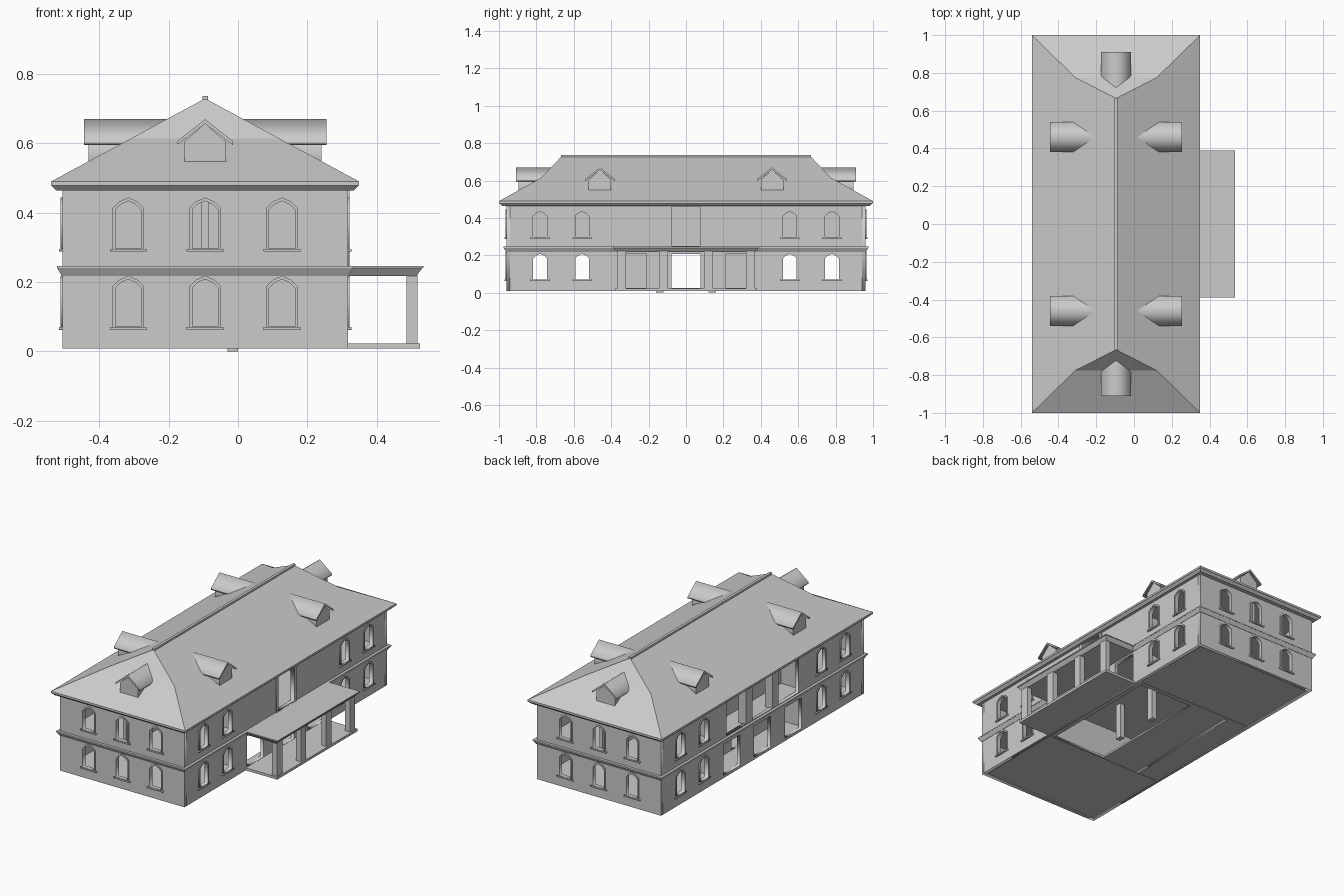
import bpy, bmesh
from math import radians
from mathutils import Matrix, Vector

if "Cube" in bpy.data.objects:
    bpy.data.objects.remove(bpy.data.objects["Cube"])

CX = -0.095             # building axis
HX, HY = 0.412, 0.96    # wall half sizes
RX, RY = 0.445, 1.0     # eave half sizes
EAVE, RIDGE = 0.49, 0.73
T = 0.02                # wall thickness

stone = bpy.data.materials.new("stone grey")
stone.use_nodes = True
GREY = (0.6, 0.6, 0.6, 1)
stone.diffuse_color = GREY
stone.node_tree.nodes["Principled BSDF"].inputs["Base Color"].default_value = GREY


def finish(name, bm):
    bmesh.ops.remove_doubles(bm, verts=bm.verts, dist=1e-5)
    bmesh.ops.recalc_face_normals(bm, faces=bm.faces)
    mesh = bpy.data.meshes.new(name)
    bm.to_mesh(mesh)
    bm.free()
    mesh.materials.append(stone)
    obj = bpy.data.objects.new(name, mesh)
    bpy.context.collection.objects.link(obj)
    return obj


def band(name, x, y, z0, z1, hx, hy, flare=0.0):
    """Box whose top is wider than its bottom by flare."""
    bm = bmesh.new()
    bmesh.ops.create_cube(bm, size=2)
    for v in bm.verts:
        grow = flare if v.co.z > 0 else 0
        v.co = (x + v.co.x * (hx + grow), y + v.co.y * (hy + grow),
                z1 if v.co.z > 0 else z0)
    return finish(name, bm)


def facing(angle, dist):
    """Upright frame on one side of the building, its plane at dist from the axis."""
    return (Matrix.Translation((CX, 0, 0)) @ Matrix.Rotation(radians(angle), 4, 'Z')
            @ Matrix.Translation((0, -dist, 0)) @ Matrix.Rotation(radians(90), 4, 'X'))


def panel(name, loops, depth, matrix):
    """Sheet with holes, running depth behind the plane of matrix."""
    curve = bpy.data.curves.new(name, 'CURVE')
    curve.dimensions = '2D'
    curve.fill_mode = 'BOTH'
    curve.extrude = depth / 2
    for loop in loops:
        s = curve.splines.new('POLY')
        s.points.add(len(loop) - 1)
        for p, (u, v) in zip(s.points, loop):
            p.co = (u, v, 0, 1)
        s.use_cyclic_u = True
    temp = bpy.data.objects.new(name + " curve", curve)
    mesh = bpy.data.meshes.new_from_object(temp)
    bm = bmesh.new()
    bm.from_mesh(mesh)
    bpy.data.objects.remove(temp)
    bpy.data.meshes.remove(mesh)
    bm.transform(matrix @ Matrix.Translation((0, 0, -depth / 2)))
    return finish(name, bm)


def rect(u, half, v0, v1):
    return [(u - half, v0), (u + half, v0), (u + half, v1), (u - half, v1)]


def arch(u, half, v0, v1, top):
    """Window outline with a pointed head."""
    mid = v1 + (top - v1) * 0.6
    right = [(half, v0), (half, v1), (half * 0.6, mid)]
    pts = right + [(0, top)] + [(-a, b) for a, b in reversed(right)]
    return [(u + a, b) for a, b in pts]


def trim(u, z, angle, dist):
    """Frame and sill round one window."""
    outer, inner = arch(u, 0.045, z, z + 0.122, z + 0.152), window(u, z)
    panel("window_frame", [outer, inner], 0.012, facing(angle, dist + 0.005))
    panel("window_sill", [rect(u, 0.053, z - 0.004, z + 0.004)], 0.02,
          facing(angle, dist + 0.01))


def window(u, z):
    return arch(u, 0.037, z + 0.005, z + 0.117, z + 0.142)


FLOORS = (0.066, 0.292)
END_U = (-0.222, 0, 0.222)
SIDE_U = (-0.78, -0.555, 0.555, 0.78)

# Outer walls with window and door openings
doors = [rect(u, 0.078, 0.024, 0.208) for u in (-0.29, 0, 0.29)]
upper = {90: rect(0, 0.085, 0.25, 0.46), 270: rect(0, 0.34, 0.25, 0.46)}
for angle in (0, 180):
    holes = [window(u, z) for u in END_U for z in FLOORS]
    panel("end_wall", [rect(0, HX, 0.008, 0.47)] + holes, T, facing(angle, HY))
    for u in END_U:
        for z in FLOORS:
            trim(u, z, angle, HY)
for angle in (90, 270):
    holes = [window(u, z) for u in SIDE_U for z in FLOORS] + doors + [upper[angle]]
    panel("side_wall", [rect(0, HY - T, 0.008, 0.47)] + holes, T, facing(angle, HX))
    for u in SIDE_U:
        for z in FLOORS:
            trim(u, z, angle, HX)

# Balcony door frame and gallery columns
panel("balcony_door_frame", [rect(0, 0.095, 0.246, 0.464), rect(0, 0.075, 0.247, 0.462)],
      0.025, facing(90, HX + 0.005))
for y in (-0.125, 0.125):
    band("gallery_column", CX - HX + 0.025, y, 0.24, 0.47, 0.024, 0.03)

# Inner walls
panel("gallery_back_wall", [rect(0, 0.39, 0.01, 0.47), rect(0, 0.08, 0.024, 0.21)],
      T, facing(270, HX - 0.15))
band("spine_wall", CX, 0, 0.24, 0.47, 0.01, HY - T)
for y in (-0.4, 0.4):
    band("cross_wall", CX, y, 0.012, 0.47, HX - T, 0.01)
for y in (-0.14, 0.14):
    band("hall_pier", CX + 0.08, y, 0, 0.23, 0.015, 0.02)

# Ground floor with open hall
panel("ground_floor", [rect(0, HX - T, -HY + T, HY - T),
                       [(0.0, -0.38), (0.36, -0.38), (0.36, 0.38), (0.0, 0.38)]],
      0.01, Matrix.Translation((CX, 0, 0.024)))

# Cornices, doubling as upper floor and ceiling
band("middle_cornice", CX, 0, 0.218, 0.24, HX + 0.002, HY + 0.002, 0.013)
band("middle_cornice_edge", CX, 0, 0.24, 0.246, HX + 0.016, HY + 0.016)
band("eave_cornice", CX, 0, 0.464, 0.478, RX - 0.016, RY - 0.016, 0.014)
band("eave_edge", CX, 0, 0.478, EAVE, RX, RY)

# Porch
band("porch_floor", 0.42, 0, 0.008, 0.023, 0.106, 0.38)
band("porch_canopy", 0.41, 0, 0.218, 0.24, 0.105, 0.372, 0.017)
band("porch_canopy_edge", 0.41, 0, 0.24, 0.246, 0.125, 0.39)
for y in (-0.345, -0.12, 0.12, 0.345):
    band("porch_column", 0.502, y, 0.02, 0.225, 0.016, 0.025)

# Hipped roof with steeper gablets
bm = bmesh.new()
kx, ky, ry = 0.215, 0.775, 0.665
kz = EAVE + (RIDGE - EAVE) * (1 - kx / RX)


def vert(x, y, z):
    return bm.verts.new((CX + x, y, z))


corner = {(i, j): vert(i * RX, j * RY, EAVE) for i in (-1, 1) for j in (-1, 1)}
kink = {(i, j): vert(i * kx, j * ky, kz) for i in (-1, 1) for j in (-1, 1)}
peak = {j: vert(0, j * ry, RIDGE) for j in (-1, 1)}
for i in (-1, 1):
    bm.faces.new([corner[i, -1], corner[i, 1], kink[i, 1], peak[1], peak[-1], kink[i, -1]])
    bm.faces.new([kink[-1, i], kink[1, i], peak[i]])
    bm.faces.new([corner[-1, i], corner[1, i], kink[1, i], kink[-1, i]])
bm.faces.new([corner[-1, -1], corner[1, -1], corner[1, 1], corner[-1, 1]])
finish("main_roof", bm)
band("ridge_cap", CX, 0, 0.72, 0.737, 0.008, 0.668)

# Dormers
body = [(-0.06, 0.5), (0.06, 0.5), (0.06, 0.605), (0, 0.658), (-0.06, 0.605)]
cover = [(-0.08, 0.596), (0, 0.657), (0.08, 0.596), (0.08, 0.607), (0, 0.67), (-0.08, 0.607)]
for angle, spots, dist, depth in ((0, (0,), 0.91, 0.2), (180, (0,), 0.91, 0.2),
                                  (90, (-0.46, 0.46), 0.35, 0.25),
                                  (270, (-0.46, 0.46), 0.35, 0.25)):
    for u in spots:
        panel("dormer_roof", [[(u + a, b) for a, b in cover]], depth, facing(angle, dist))
        panel("dormer_body", [[(u + a, b) for a, b in body]], depth - 0.03,
              facing(angle, dist - 0.014))
